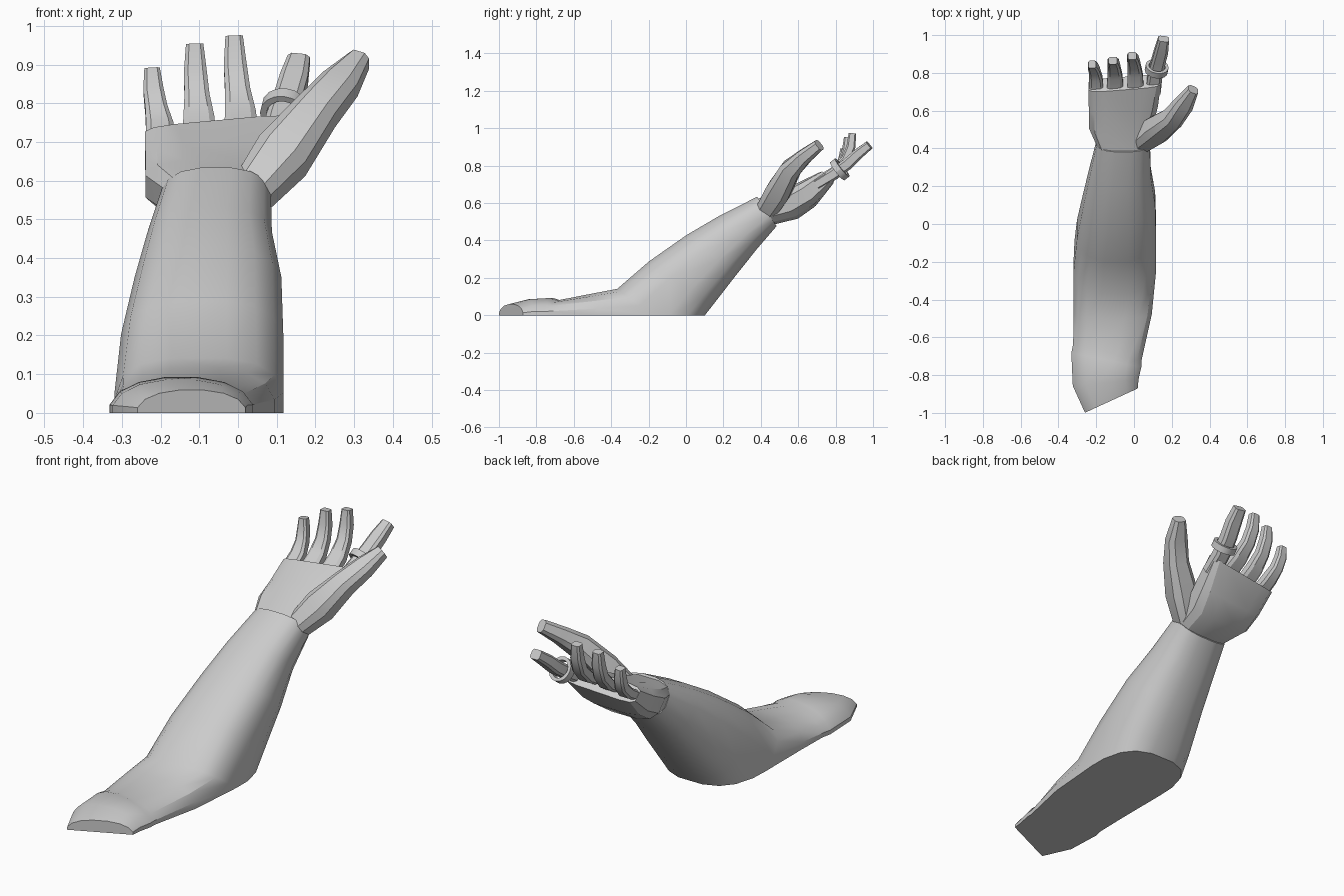
import bpy, bmesh, math
from mathutils import Vector

if "Cube" in bpy.data.objects:
    bpy.data.objects.remove(bpy.data.objects["Cube"])


def ring(c, u, v, n, e):
    """Closed superellipse section with half-axes u and v."""
    pts = []
    for i in range(n):
        a = 2 * math.pi * (i + 0.5) / n
        p = lambda t: math.copysign(abs(t) ** (2 / e), t)
        pts.append(c + u * p(math.cos(a)) + v * p(math.sin(a)))
    return pts


def loft(name, rings, angle=30, cut=False):
    """Skin the sections, cap the ends and optionally trim at the ground."""
    bm = bmesh.new()
    rows = [[bm.verts.new(p) for p in r] for r in rings]
    n = len(rows[0])
    for a, b in zip(rows, rows[1:]):
        for i in range(n):
            j = (i + 1) % n
            bm.faces.new((a[i], a[j], b[j], b[i]))
    bm.faces.new(rows[0])
    bm.faces.new(rows[-1])
    if cut:
        geom = bm.verts[:] + bm.edges[:] + bm.faces[:]
        bmesh.ops.bisect_plane(bm, geom=geom, plane_co=(0, 0, 0),
                               plane_no=(0, 0, -1), clear_outer=True)
        bmesh.ops.holes_fill(bm, edges=[e for e in bm.edges if e.is_boundary], sides=0)
    bmesh.ops.recalc_face_normals(bm, faces=bm.faces[:])
    me = bpy.data.meshes.new(name)
    bm.to_mesh(me)
    bm.free()
    ob = bpy.data.objects.new(name, me)
    bpy.context.collection.objects.link(ob)
    bpy.ops.object.select_all(action='DESELECT')
    bpy.context.view_layer.objects.active = ob
    ob.select_set(True)
    bpy.ops.object.shade_smooth_by_angle(angle=math.radians(angle))
    return ob


def slab(top, bot, xl, xr, yskew=0, zskew=0, n=16, e=2.5):
    """Section given by top and bottom (y, z) and left/right x."""
    h = (xr - xl) / 2
    c = Vector(((xl + xr) / 2, (top[0] + bot[0]) / 2, (top[1] + bot[1]) / 2))
    v = Vector((0, (top[0] - bot[0]) / 2, (top[1] - bot[1]) / 2))
    return ring(c, Vector((h, yskew * h, zskew * h)), v, n, e)


def digit(name, path, sizes, n=8, e=4):
    """Tapered limb along a path; sizes are (width, thickness)."""
    pts = [Vector(p) for p in path]
    rings = []
    for i, p in enumerate(pts):
        t = (pts[min(i + 1, len(pts) - 1)] - pts[max(i - 1, 0)]).normalized()
        u = Vector((1, 0, 0))
        u = (u - t * u.dot(t)).normalized()
        v = u.cross(t)
        rings.append(ring(p, u * sizes[i][0] / 2, v * sizes[i][1] / 2, n, e))
    return loft(name, rings, 25)


# Arm: forearm, bent elbow, upper arm and rounded shoulder end
arm = [
    slab((0.38, 0.635), (0.485, 0.475), -0.20, 0.087),
    slab((0.18, 0.535), (0.38, 0.352), -0.236, 0.09),
    slab((0.0, 0.43), (0.27, 0.213), -0.27, 0.115),
    slab((-0.2, 0.29), (0.14, 0.045), -0.305, 0.12, e=2.7),
    slab((-0.37, 0.143), (0.0, -0.133), -0.322, 0.12, e=3),
    slab((-0.50, 0.118), (-0.44, -0.118), -0.322, 0.097, e=2.7),
    slab((-0.68, 0.08), (-0.68, -0.08), -0.325, 0.042, -0.25),
    slab((-0.72, 0.094), (-0.72, -0.094), -0.335, 0.042, -0.2, e=2.2),
    slab((-0.84, 0.087), (-0.84, -0.087), -0.327, 0.027, 0.1, e=2.2),
    slab((-0.935, 0.06), (-0.935, -0.06), -0.262, 0.022, 0.46, e=2.2),
]
loft("arm", arm, 30, cut=True)

# Palm
palm = [
    slab((0.37, 0.62), (0.475, 0.485), -0.195, 0.08, n=12, e=3),
    slab((0.47, 0.655), (0.60, 0.515), -0.243, 0.10, n=12, e=3),
    slab((0.58, 0.70), (0.69, 0.58), -0.243, 0.13, 0.06, 0.05, n=12, e=3.5),
    slab((0.71, 0.757), (0.78, 0.695), -0.243, 0.145, 0.08, 0.09, n=12, e=5),
]
loft("palm", palm, 30)

# Thumb
digit("thumb",
      [(0.03, 0.43, 0.56), (0.115, 0.495, 0.665), (0.205, 0.56, 0.78),
       (0.265, 0.635, 0.85), (0.313, 0.712, 0.91)],
      [(0.11, 0.12), (0.15, 0.14), (0.115, 0.115), (0.105, 0.085), (0.06, 0.065)], e=3)

# Three curled fingers: root x, tip x, tip y, tip z, base width
for name, x0, x1, ty, tz, w in [
        ("little_finger", -0.20, -0.222, 0.845, 0.89, 0.08),
        ("ring_finger", -0.10, -0.112, 0.865, 0.952, 0.09),
        ("middle_finger", 0.008, -0.01, 0.89, 0.973, 0.09)]:
    r = Vector((x0, 0.72, 0.705 + 0.1 * (x0 + 0.2)))
    t = Vector((x1, ty, tz))
    path = [r]
    for fx, fy, fz in [(0.1, 0.42, 0.17), (0.5, 0.78, 0.42), (0.85, 0.95, 0.70), (1, 1, 1)]:
        path.append((r.x + (t.x - r.x) * fx, r.y + (t.y - r.y) * fy, r.z + (t.z - r.z) * fz))
    digit(name, path, [(w, 0.05), (w * 0.92, 0.055), (w * 0.75, 0.053),
                       (w * 0.68, 0.05), (w * 0.52, 0.042)])

# Straight index finger
digit("index_finger",
      [(0.10, 0.70, 0.70), (0.112, 0.79, 0.755), (0.13, 0.865, 0.81),
       (0.145, 0.92, 0.862), (0.157, 0.98, 0.91)],
      [(0.085, 0.06), (0.08, 0.065), (0.077, 0.065), (0.075, 0.06), (0.06, 0.05)])

# Finger band: hollow hoop around the index finger
axis = Vector((0.15, 0.76, 0.6)).normalized()
mid = Vector((0.12, 0.822, 0.78))
side = (Vector((1, 0, 0)) - axis * axis.x).normalized()
up = side.cross(axis)
hoop = []
for i in range(17):
    a = 2 * math.pi * i / 16
    d = side * math.cos(a) + up * math.sin(a)
    hoop.append(ring(mid + d * 0.053, d * 0.012, axis * 0.024, 4, 2))
band = loft("finger_band", hoop[:-1] + [hoop[0]], 30)
bm = bmesh.new()
bm.from_mesh(band.data)
bmesh.ops.remove_doubles(bm, verts=bm.verts[:], dist=0.0005)
inner = [f for f in bm.faces if all(len(e.link_faces) > 2 for e in f.edges)]
bmesh.ops.delete(bm, geom=inner, context='FACES_ONLY')
bmesh.ops.recalc_face_normals(bm, faces=bm.faces[:])
bm.to_mesh(band.data)
bm.free()
